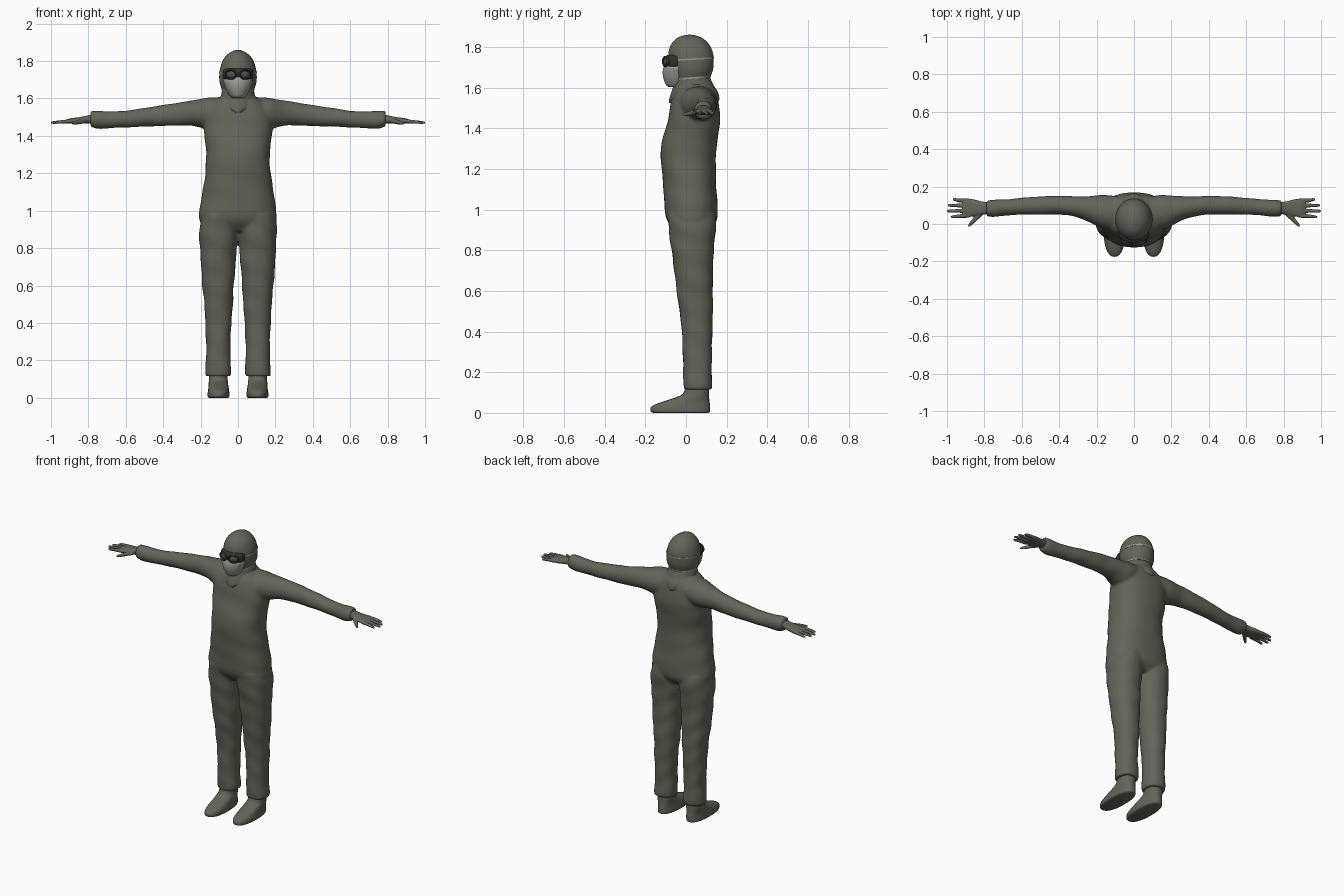
import bpy, bmesh, math
from mathutils import Matrix, Vector


def material(name, rgb):
    m = bpy.data.materials.new(name)
    m.diffuse_color = (*rgb, 1)
    return m


OLIVE = material("olive cloth", (0.125, 0.13, 0.098))
PALE = material("pale mask grey", (0.33, 0.32, 0.29))
DARK = material("dark rubber", (0.03, 0.03, 0.025))
LENS = material("smoky lens", (0.085, 0.08, 0.068))


def spline(secs, sub):
    """Catmull-Rom through the sections."""
    P = [secs[0]] + list(secs) + [secs[-1]]
    out = []
    for i in range(1, len(P) - 2):
        for k in range(sub):
            t = k / sub
            out.append([0.5 * (2 * b + (c - a) * t + (2 * a - 5 * b + 4 * c - d) * t * t
                               + (3 * b - a - 3 * c + d) * t ** 3)
                        for a, b, c, d in zip(*P[i - 1:i + 3])])
    return out + [list(secs[-1])]


def loft(bm, secs, axis='Z', s=1, n=32, sub=5, e=2.0, wrinkle=0.0):
    """Rounded rings with sections (position, min u, max u, min v, max v)."""
    rings = []
    for t, u0, u1, v0, v1 in spline(secs, sub):
        ring = []
        for i in range(n):
            a = 2 * math.pi * i / n
            c, d = math.cos(a), math.sin(a)
            w = 1 + wrinkle * (math.sin(t * 48 + 2.2 * math.sin(a + s)) + 0.7 * math.sin(t * 27 + 3 * a + 2 * s))
            u = (u0 + u1) / 2 + w * (u1 - u0) / 2 * math.copysign(abs(c) ** (2 / e), c)
            v = (v0 + v1) / 2 + w * (v1 - v0) / 2 * math.copysign(abs(d) ** (2 / e), d)
            ring.append(bm.verts.new((s * u, v, t) if axis == 'Z' else (s * t, u, v)))
        rings.append(ring)
    for r, q in zip(rings, rings[1:]):
        for i in range(n):
            j = (i + 1) % n
            bm.faces.new((r[i], r[j], q[j], q[i]))
    bm.faces.new(rings[0])
    bm.faces.new(rings[-1])


def finish(bm, name, mat, voxel=0, smooth=4):
    bmesh.ops.recalc_face_normals(bm, faces=bm.faces)
    me = bpy.data.meshes.new(name)
    bm.to_mesh(me)
    bm.free()
    ob = bpy.data.objects.new(name, me)
    bpy.context.collection.objects.link(ob)
    me.materials.append(mat)
    bpy.ops.object.select_all(action='DESELECT')
    bpy.context.view_layer.objects.active = ob
    ob.select_set(True)
    if voxel:
        r = ob.modifiers.new("fuse", 'REMESH')
        r.mode, r.voxel_size = 'VOXEL', voxel
        f = ob.modifiers.new("soften", 'SMOOTH')
        f.factor, f.iterations = 0.5, smooth
        bpy.ops.object.modifier_apply(modifier="fuse")
        bpy.ops.object.modifier_apply(modifier="soften")
    bpy.ops.object.shade_smooth_by_angle(angle=math.radians(50))
    return ob


# Coverall: torso, legs and sleeves fused into one cloth surface
bm = bmesh.new()
loft(bm, [(0.89, -.15, .15, -.05, .11), (0.94, -.203, .203, -.09, .148), (1.0, -.205, .205, -.105, .156),
          (1.1, -.19, .19, -.11, .15), (1.2, -.175, .175, -.12, .146), (1.3, -.17, .17, -.124, .15),
          (1.4, -.18, .18, -.1, .164), (1.46, -.185, .185, -.085, .167), (1.52, -.18, .18, -.075, .162),
          (1.57, -.15, .15, -.063, .15), (1.605, -.1, .1, -.05, .13), (1.64, -.07, .07, -.04, .11)],
     n=64, e=2.3, wrinkle=0.008)
for s in (1, -1):
    loft(bm, [(0.115, .04, .172, -.01, .125), (0.14, .036, .175, -.012, .128), (0.25, .042, .17, -.015, .126),
              (0.4, .035, .175, -.02, .13), (0.5, .028, .18, -.032, .132), (0.6, .022, .19, -.045, .132),
              (0.7, .014, .197, -.058, .132), (0.8, .008, .203, -.07, .136), (0.9, .0, .207, -.085, .146),
              (0.98, .0, .195, -.09, .145)], s=s, n=48, e=2.2, wrinkle=0.018)
    loft(bm, [(.06, -.03, .145, 1.46, 1.608), (.15, -.03, .155, 1.44, 1.605), (.2, -.01, .152, 1.445, 1.598),
              (.26, .02, .148, 1.455, 1.587), (.33, .042, .148, 1.455, 1.577), (.4, .05, .15, 1.452, 1.565),
              (.5, .05, .148, 1.45, 1.55), (.6, .05, .14, 1.445, 1.535), (.68, .045, .132, 1.441, 1.531),
              (.75, .038, .13, 1.438, 1.535), (.79, .042, .125, 1.45, 1.533)],
         axis='X', s=s, n=40, wrinkle=0.014)
finish(bm, "coverall", OLIVE, voxel=0.009)

# Gloves: wrist, palm, four fingers and thumb
for s, side in ((1, "left"), (-1, "right")):
    bm = bmesh.new()
    loft(bm, [(.76, .055, .115, 1.465, 1.52), (.81, .05, .12, 1.467, 1.508), (.85, .042, .13, 1.465, 1.5),
              (.89, .037, .136, 1.465, 1.495), (.915, .045, .13, 1.468, 1.488)], axis='X', s=s, n=24, e=2.4)
    for y0, y1, tip in ((.045, .038, .98), (.072, .069, 1.0), (.098, .1, .995), (.124, .131, .97)):
        loft(bm, [(.88, y0 - .012, y0 + .012, 1.468, 1.491), (.94, (y0 + y1) / 2 - .01, (y0 + y1) / 2 + .01, 1.466, 1.485),
                  (tip - .01, y1 - .008, y1 + .008, 1.464, 1.479), (tip, y1 - .003, y1 + .003, 1.467, 1.474)],
             axis='X', s=s, n=12)
    loft(bm, [(.81, .045, .085, 1.468, 1.496), (.84, .018, .055, 1.464, 1.49), (.865, -.004, .026, 1.46, 1.482),
              (.885, -.018, .0, 1.46, 1.474)], axis='X', s=s, n=12)
    finish(bm, side + "_glove", OLIVE, voxel=0.004, smooth=2)

    # Overshoe
    bm = bmesh.new()
    loft(bm, [(0, .054, .154, -.16, .11), (.006, .047, .162, -.173, .118), (.025, .046, .162, -.174, .119),
              (.04, .048, .16, -.155, .118), (.055, .05, .158, -.115, .116), (.075, .053, .157, -.055, .114),
              (.095, .055, .156, -.015, .113), (.14, .057, .155, .0, .112)], s=s, e=2.3)
    finish(bm, side + "_overshoe", OLIVE)

# Hood
bm = bmesh.new()
loft(bm, [(1.58, -.07, .07, -.05, .115), (1.62, -.078, .078, -.055, .115), (1.65, -.088, .088, -.064, .12),
          (1.69, -.099, .099, -.076, .133), (1.74, -.099, .099, -.086, .136), (1.785, -.089, .089, -.084, .128),
          (1.82, -.071, .071, -.068, .108), (1.845, -.044, .044, -.042, .078), (1.857, -.018, .018, -.01, .045),
          (1.86, -.002, .002, .012, .022)], n=48)
finish(bm, "hood", OLIVE)

# Hood collar lying on the chest, shoulders and back
bm = bmesh.new()
loft(bm, [(1.525, -.04, .04, -.083, .155), (1.545, -.085, .085, -.082, .164), (1.58, -.098, .098, -.071, .156),
          (1.61, -.092, .092, -.062, .136), (1.65, -.084, .084, -.055, .118)], n=48)
finish(bm, "hood_collar", OLIVE)

# Breathing mask
bm = bmesh.new()
loft(bm, [(1.602, -.032, .032, -.085, .0), (1.615, -.045, .045, -.1, .01), (1.645, -.062, .062, -.111, .02),
          (1.675, -.073, .073, -.115, .03), (1.7, -.078, .078, -.111, .03), (1.722, -.06, .06, -.1, .01)], n=40)
finish(bm, "face_mask", PALE)

# Straps around the back of the hood, rising towards the back
for name, z, x, y0, y1, tilt in (("goggle_strap", 1.738, .1005, -.085, .1375, .06),
                                 ("mask_strap", 1.645, .0885, -.06, .1215, .08)):
    bm = bmesh.new()
    loft(bm, [(z - .004, -x, x, y0, y1), (z + .004, -x, x, y0, y1)], n=48, sub=1)
    for v in bm.verts:
        v.co.z += tilt * v.co.y
    finish(bm, name, PALE)

# Goggle body wrapping the face
bm = bmesh.new()
loft(bm, [(1.695, -.055, .055, -.09, -.01), (1.705, -.076, .076, -.102, .0), (1.73, -.082, .082, -.106, .0),
          (1.75, -.078, .078, -.103, .0), (1.76, -.062, .062, -.092, -.01)], n=40)
finish(bm, "goggle_body", DARK)

# Lenses, each with a raised rim
for s, side in ((1, "left"), (-1, "right")):
    place = Matrix.Translation(Vector((s * .036, -.096, 1.728))) @ Matrix.Rotation(s * math.radians(22), 4, 'Z')
    bm = bmesh.new()
    bmesh.ops.create_uvsphere(bm, u_segments=24, v_segments=12, radius=1,
                              matrix=place @ Matrix.Diagonal((.029, .011, .021, 1)))
    finish(bm, side + "_lens", LENS)
    bm = bmesh.new()
    rings = []
    for i in range(28):
        a = 2 * math.pi * i / 28
        rings.append([bm.verts.new(place @ Vector(((.03 + .005 * math.cos(b)) * math.cos(a), -.005 + .007 * math.sin(b),
                                                   (.023 + .005 * math.cos(b)) * math.sin(a))))
                      for b in (k * math.pi / 4 for k in range(8))])
    for i in range(28):
        r, q = rings[i], rings[(i + 1) % 28]
        for k in range(8):
            bm.faces.new((r[k], r[(k + 1) % 8], q[(k + 1) % 8], q[k]))
    finish(bm, side + "_lens_rim", DARK)
